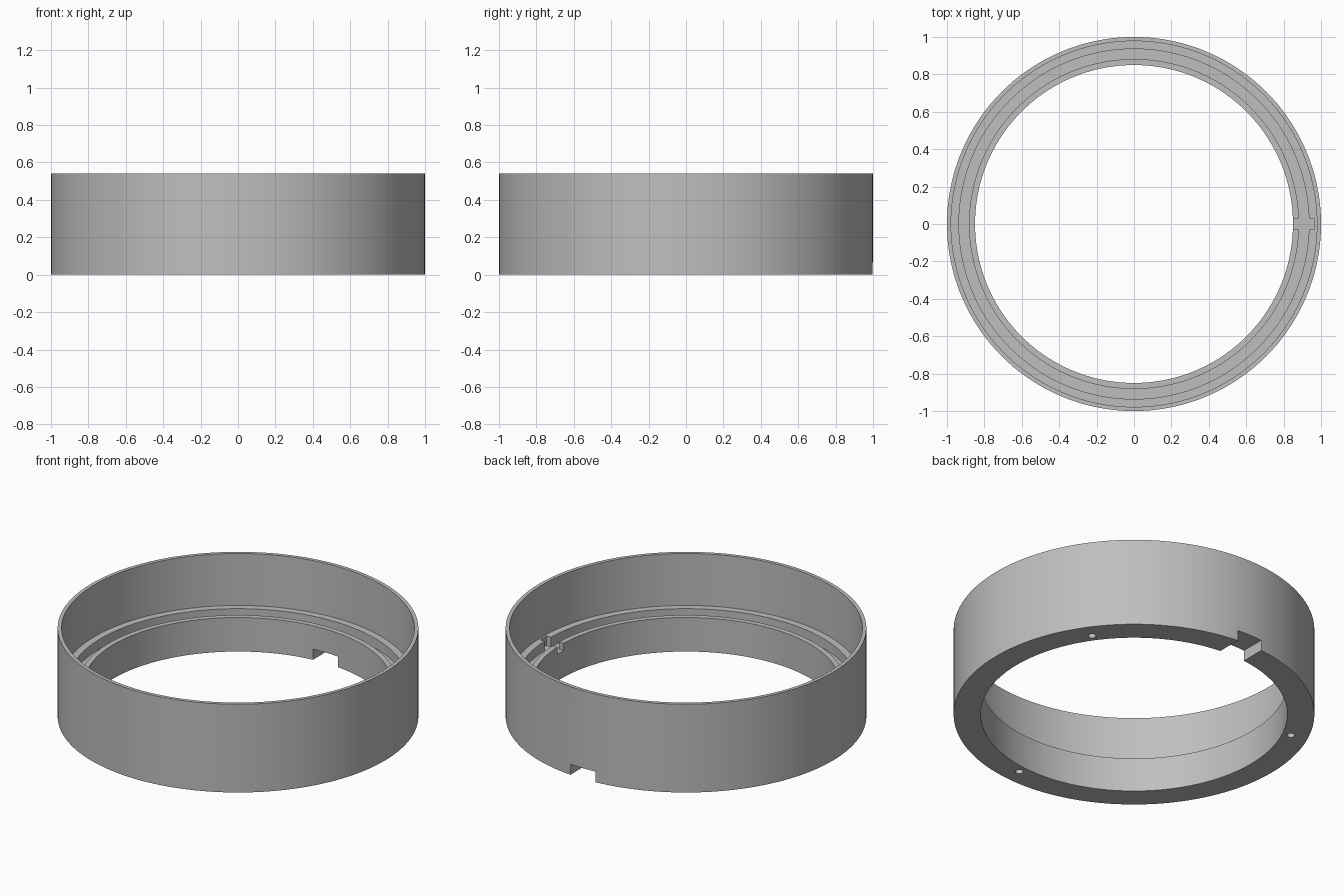
import bpy
import bmesh
from math import cos, sin, tau, radians

cube = bpy.data.objects.get("Cube")
if cube:
    bpy.data.objects.remove(cube, do_unlink=True)

grey = bpy.data.materials.new("satin_grey")
grey.use_nodes = True
colour = (0.52, 0.52, 0.52, 1)
grey.diffuse_color = colour
grey.node_tree.nodes["Principled BSDF"].inputs["Base Color"].default_value = colour

# Main dimensions
HEIGHT, LEDGE, LIP, GROOVE = 0.54, 0.222, 0.208, 0.163
R_OUT, R_WALL, R_STEP, R_LIP, R_BORE = 1.0, 0.978, 0.936, 0.882, 0.85


def link(name, bm):
    bmesh.ops.recalc_face_normals(bm, faces=bm.faces)
    mesh = bpy.data.meshes.new(name)
    bm.to_mesh(mesh)
    bm.free()
    mesh.materials.append(grey)
    obj = bpy.data.objects.new(name, mesh)
    bpy.context.collection.objects.link(obj)
    return obj


def lathe(name, profile, steps):
    """Revolve a closed (radius, height) profile around z."""
    bm = bmesh.new()
    verts = [bm.verts.new((r, 0, z)) for r, z in profile]
    edges = [bm.edges.new((v, verts[i - 1])) for i, v in enumerate(verts)]
    bmesh.ops.spin(bm, geom=verts + edges, cent=(0, 0, 0), axis=(0, 0, 1),
                   angle=tau, steps=steps)
    bmesh.ops.remove_doubles(bm, verts=bm.verts, dist=1e-4)
    return link(name, bm)


def box(name, low, high):
    bm = bmesh.new()
    bmesh.ops.create_cube(bm, size=1)
    for v in bm.verts:
        v.co = [(a + b) / 2 + c * (b - a) for a, b, c in zip(low, high, v.co)]
    return link(name, bm)


def cylinder(name, x, y, radius, z0, z1):
    bm = bmesh.new()
    bmesh.ops.create_cone(bm, cap_ends=True, segments=24, radius1=radius,
                          radius2=radius, depth=z1 - z0)
    bmesh.ops.translate(bm, verts=bm.verts, vec=(x, y, (z0 + z1) / 2))
    return link(name, bm)


# Ring body: thin upper wall, ledge, seal groove, lip and bore
ring = lathe("ring_body", [
    (R_OUT, 0), (R_OUT, HEIGHT), (R_WALL, HEIGHT), (R_WALL, LEDGE),
    (R_STEP, LEDGE), (R_STEP, GROOVE), (R_LIP, GROOVE), (R_LIP, LIP),
    (R_BORE, LIP), (R_BORE, 0)], 144)

# Bottom notch at the back and key slot across the ledge
cutters = [
    box("notch_cutter", (-0.085, 0.7, -0.1), (0.085, 1.2, 0.065)),
    box("slot_cutter", (0.8, -0.03, GROOVE), (0.966, 0.03, 0.3)),
]

# Three blind holes in the underside
for angle in (35, 155, 275):
    a = radians(angle)
    cutters.append(cylinder("hole_cutter", 0.9 * cos(a), 0.9 * sin(a),
                            0.022, -0.1, 0.1))

bpy.ops.object.select_all(action='DESELECT')
ring.select_set(True)
bpy.context.view_layer.objects.active = ring
for cutter in cutters:
    cutter.hide_render = True
    mod = ring.modifiers.new("cut", 'BOOLEAN')
    mod.operation = 'DIFFERENCE'
    mod.solver = 'EXACT'
    mod.object = cutter
    bpy.ops.object.modifier_apply(modifier=mod.name)
    bpy.data.objects.remove(cutter, do_unlink=True)

bpy.ops.object.shade_smooth_by_angle(angle=radians(30))
